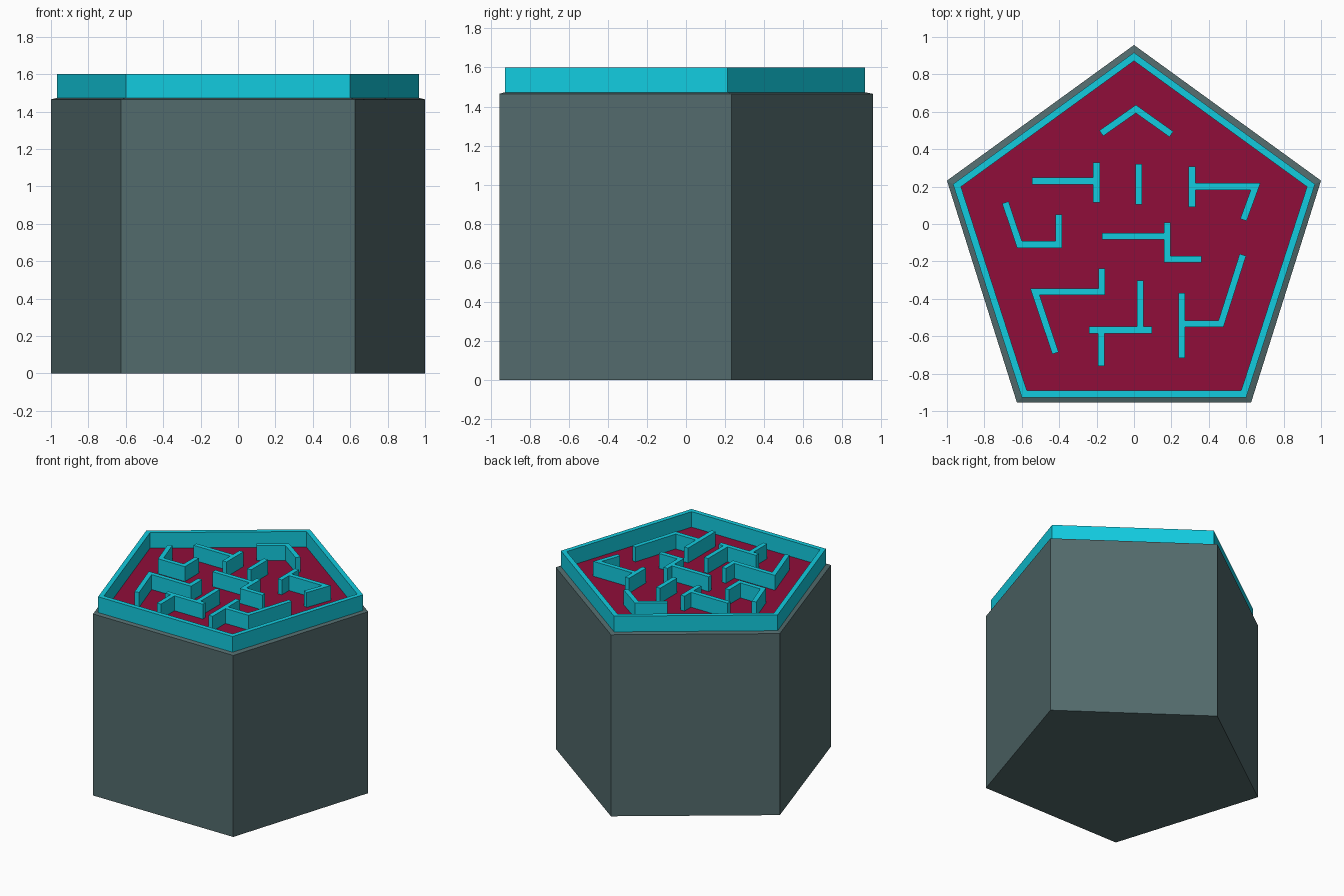
import bpy, bmesh
from mathutils import Vector

if "Cube" in bpy.data.objects:
    bpy.data.objects.remove(bpy.data.objects["Cube"])

BODY_TOP, FLOOR, WALL_TOP, RIM_TOP = 1.465, 1.475, 1.595, 1.6
WALL_WIDTH = 0.036


def material(name, color):
    m = bpy.data.materials.new(name)
    m.diffuse_color = (*color, 1)
    m.use_nodes = True
    m.node_tree.nodes["Principled BSDF"].inputs["Base Color"].default_value = m.diffuse_color
    return m


slate = material("slate", (0.085, 0.145, 0.15))
cyan = material("cyan", (0.006, 0.60, 0.74))
crimson = material("crimson", (0.28, 0.004, 0.042))


def finish(name, bm, mat):
    bmesh.ops.recalc_face_normals(bm, faces=bm.faces)
    mesh = bpy.data.meshes.new(name)
    bm.to_mesh(mesh)
    bm.free()
    mesh.materials.append(mat)
    obj = bpy.data.objects.new(name, mesh)
    bpy.context.collection.objects.link(obj)
    return obj


def pentagon(apex, side, foot):
    """Mirror-symmetric pentagon outline."""
    return [(0, apex), (-side[0], side[1]), (-foot[0], foot[1]), foot, side]


def loft(name, rings, mat, closed=False):
    """Skin a stack of (outline, z) rings; cap the ends or join them up."""
    bm = bmesh.new()
    loops = [[bm.verts.new((x, y, z)) for x, y in pts] for pts, z in rings]
    pairs = list(zip(loops, loops[1:]))
    if closed:
        pairs.append((loops[-1], loops[0]))
    else:
        bm.faces.new(loops[0])
        bm.faces.new(loops[-1])
    n = len(loops[0])
    for a, b in pairs:
        for i in range(n):
            j = (i + 1) % n
            bm.faces.new((a[i], a[j], b[j], b[i]))
    return finish(name, bm, mat)


def wall(name, path):
    """Upright strip of constant width along a path, mitred at corners."""
    pts = [Vector(p) for p in path]
    dirs = [(b - a).normalized() for a, b in zip(pts, pts[1:])]
    normals = [Vector((-d.y, d.x)) for d in dirs]
    left, right = [], []
    for i, p in enumerate(pts):
        n0, n1 = normals[max(i - 1, 0)], normals[min(i, len(normals) - 1)]
        m = (n0 + n1).normalized()
        off = m * (WALL_WIDTH / 2 / m.dot(n0))
        left.append(p + off)
        right.append(p - off)
    outline = [tuple(p) for p in left + right[::-1]]
    return loft(name, [(outline, FLOOR - 0.002), (outline, WALL_TOP)], cyan)


# Pentagonal body with a shallow sloped ledge
body = pentagon(0.957, (1.0, 0.232), (0.626, -0.955))
rim_outer = pentagon(0.917, (0.968, 0.213), (0.6, -0.927))
rim_inner = pentagon(0.872, (0.925, 0.199), (0.573, -0.89))
loft("body", [(body, 0), (body, BODY_TOP), (rim_outer, FLOOR - 0.002)], slate)

# Crimson maze floor
loft("maze_floor", [(rim_inner, FLOOR - 0.005), (rim_inner, FLOOR)], crimson)

# Raised rim
loft("rim", [(rim_outer, FLOOR - 0.004), (rim_outer, RIM_TOP),
             (rim_inner, RIM_TOP), (rim_inner, FLOOR - 0.004)], cyan, closed=True)

# Maze walls
walls = {
    "chevron": [(-0.175, 0.485), (0.01, 0.615), (0.2, 0.48)],
    "west_tee_bar": [(-0.545, 0.23), (-0.2, 0.23)],
    "west_tee_post": [(-0.2, 0.115), (-0.2, 0.33)],
    "north_post": [(0.025, 0.105), (0.025, 0.32)],
    "east_tee_post": [(0.31, 0.09), (0.31, 0.307)],
    "east_hook": [(0.31, 0.2), (0.65, 0.2), (0.585, 0.022)],
    "west_cup": [(-0.688, 0.115), (-0.612, -0.11), (-0.403, -0.11), (-0.403, 0.05)],
    "centre_bar": [(-0.17, -0.065), (0.178, -0.065)],
    "centre_elbow": [(0.178, 0.007), (0.178, -0.188), (0.362, -0.188)],
    "south_west_zigzag": [(-0.42, -0.69), (-0.53, -0.362), (-0.172, -0.362), (-0.172, -0.237)],
    "south_bar": [(-0.24, -0.567), (0.095, -0.567)],
    "south_upper_post": [(0.033, -0.303), (0.033, -0.567)],
    "south_lower_post": [(-0.175, -0.567), (-0.175, -0.76)],
    "south_east_post": [(0.256, -0.368), (0.256, -0.717)],
    "south_east_hook": [(0.256, -0.533), (0.465, -0.533), (0.582, -0.165)],
}
for part, path in walls.items():
    wall("maze_wall_" + part, path)
